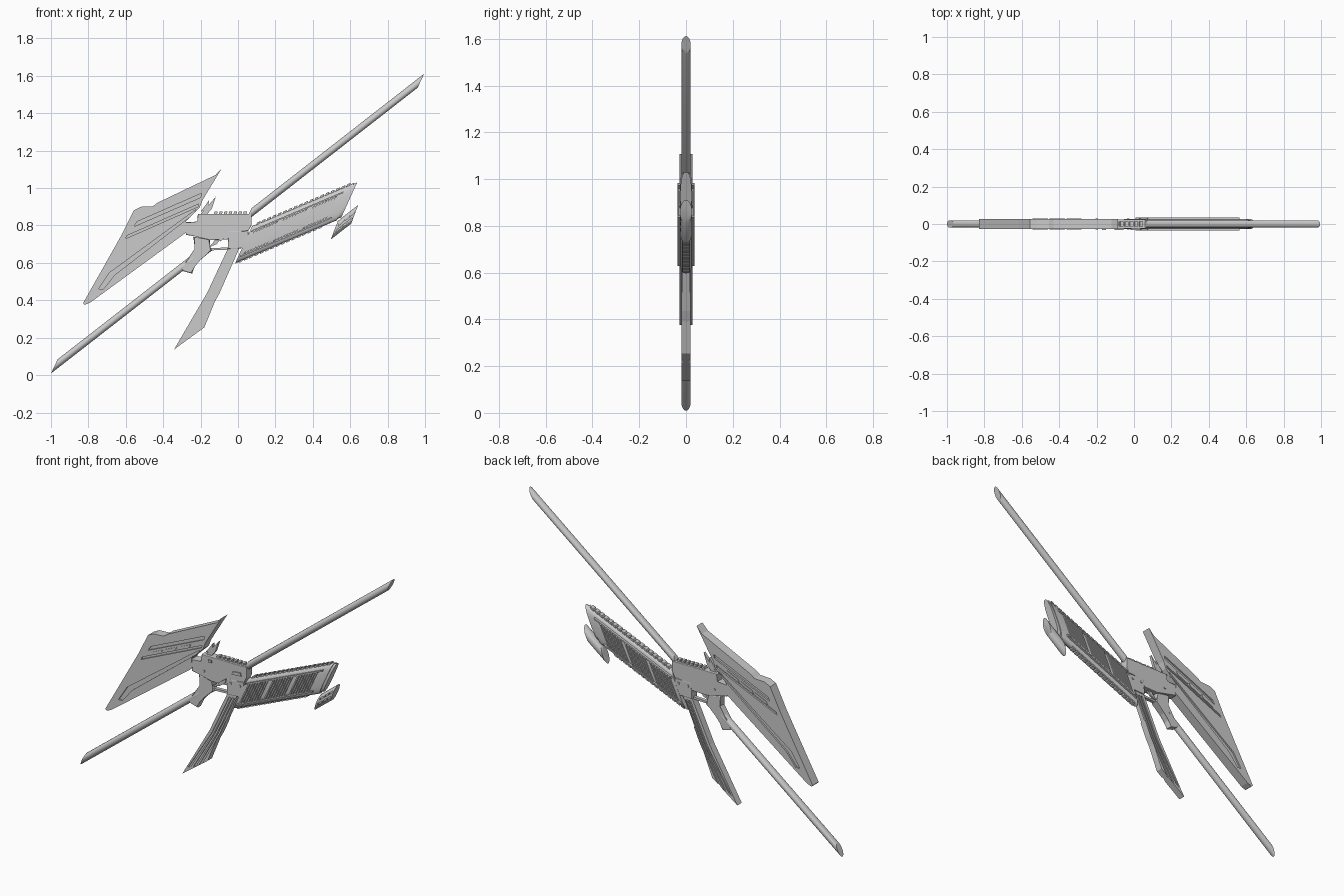
import bpy, bmesh, math
from mathutils import Vector

if "Cube" in bpy.data.objects:
    bpy.data.objects.remove(bpy.data.objects["Cube"])


def finish(name, bm):
    bmesh.ops.recalc_face_normals(bm, faces=bm.faces)
    me = bpy.data.meshes.new(name)
    bm.to_mesh(me)
    bm.free()
    ob = bpy.data.objects.new(name, me)
    bpy.context.collection.objects.link(ob)
    return ob


def add_prism(bm, pts, y0, y1):
    a = [bm.verts.new((x, y0, z)) for x, z in pts]
    b = [bm.verts.new((x, y1, z)) for x, z in pts]
    fa, fb = bm.faces.new(a), bm.faces.new(b[::-1])
    for i in range(len(a)):
        j = (i + 1) % len(a)
        bm.faces.new((a[j], a[i], b[i], b[j]))
    return list(fa.edges) + list(fb.edges)


def prism(name, polys, y0, y1, bevel=0, both=False):
    """Extrude xz outlines along y, optionally mirrored to the far side."""
    bm = bmesh.new()
    for p in polys:
        rim = add_prism(bm, p, y0, y1)
        if both:
            add_prism(bm, p, -y1, -y0)
        if bevel:
            bmesh.ops.bevel(bm, geom=rim, offset=bevel, segments=2, profile=0.5, affect='EDGES')
    return finish(name, bm)


def tube(name, a, b, half, ry, n=24, power=1.0, smooth=True):
    """Sheared tube from a to b (xz); half is the slanted section half-vector."""
    bm = bmesh.new()
    rings = []
    for c in (a, b):
        ring = []
        for i in range(n):
            t = 2 * math.pi * i / n
            u = math.copysign(abs(math.cos(t)) ** power, math.cos(t))
            v = math.copysign(abs(math.sin(t)) ** power, math.sin(t))
            ring.append(bm.verts.new((c[0] + half[0] * u, ry * v, c[1] + half[1] * u)))
        rings.append(ring)
    for i in range(n):
        j = (i + 1) % n
        bm.faces.new((rings[0][i], rings[0][j], rings[1][j], rings[1][i]))
    bm.faces.new(rings[0])
    bm.faces.new(rings[1])
    ob = finish(name, bm)
    if smooth:
        bpy.ops.object.select_all(action='DESELECT')
        ob.select_set(True)
        bpy.context.view_layer.objects.active = ob
        bpy.ops.object.shade_smooth_by_angle(angle=math.radians(40))
    return ob


def engrave(ob, polys, y0, y1):
    """Cut the outlines into both side faces."""
    cut = prism(ob.name + "_cutter", polys, y0, y1, both=True)
    cut.hide_render = True
    cut.hide_viewport = False
    m = ob.modifiers.new("grooves", 'BOOLEAN')
    m.operation = 'DIFFERENCE'
    m.solver = 'EXACT'
    m.object = cut
    bpy.context.view_layer.objects.active = ob
    bpy.ops.object.modifier_apply(modifier=m.name)
    bpy.data.objects.remove(cut)


def strip(a, b, w0, w1, t0=0, t1=1):
    """Quad lying between fractions t0..t1 of a-b, between offsets w0 and w1."""
    a, b, w0, w1 = map(Vector, (a, b, w0, w1))
    p, q = a.lerp(b, t0), a.lerp(b, t1)
    return [tuple(p + w0), tuple(q + w0), tuple(q + w1), tuple(p + w1)]


# Long slanted rods
SEC = (0.0175, 0.0375)
tube("upper_rod", (0.055, 0.855), (0.978, 1.574), SEC, 0.02)
tube("lower_rod", (-0.982, 0.047), (-0.24, 0.624), SEC, 0.02)

# Stock with engraved side panels
stock = prism("stock", [[(-0.086, 1.107), (-0.12, 1.07), (-0.43, 0.922), (-0.455, 0.903), (-0.52, 0.90),
                         (-0.556, 0.882), (-0.62, 0.754), (-0.828, 0.385), (-0.82, 0.376), (-0.79, 0.388),
                         (-0.274, 0.765), (-0.278, 0.824), (-0.205, 0.895), (-0.19, 0.935)]], -0.027, 0.027)
engrave(stock, [
    [(-0.54, 0.82), (-0.195, 0.972), (-0.2, 0.95), (-0.555, 0.795)],
    [(-0.595, 0.745), (-0.21, 0.915), (-0.215, 0.9), (-0.60, 0.73)],
    [(-0.745, 0.46), (-0.69, 0.545), (-0.225, 0.885), (-0.24, 0.86), (-0.66, 0.535), (-0.72, 0.46)],
], 0.018, 0.04)
prism("stock_slider", [strip((-0.56, 0.765), (-0.2, 0.925), (0, 0), (0.01, 0.018), t, t + 0.2)
                       for t in (0.05, 0.3, 0.55)], 0.02, 0.03, both=True)

# Receiver body and magazine well
rec = prism("receiver", [[(-0.215, 0.862), (0.073, 0.862), (0.073, 0.805), (0.055, 0.77), (-0.05, 0.765),
                          (-0.05, 0.725), (-0.155, 0.722), (-0.23, 0.742), (-0.278, 0.75), (-0.278, 0.818),
                          (-0.215, 0.818)]], -0.025, 0.025, bevel=0.003)
prism("magazine_well", [[(-0.05, 0.768), (0.055, 0.768), (0.055, 0.68), (-0.055, 0.675)]], -0.026, 0.026, bevel=0.003)
prism("ejection_port", [[(-0.015, 0.818), (0.035, 0.822), (0.04, 0.804), (-0.02, 0.80)],
                        [(-0.17, 0.845), (-0.15, 0.845), (-0.15, 0.83), (-0.17, 0.83)]], -0.031, -0.02)
prism("receiver_pins", [[(x + 0.007 * math.cos(k * math.pi / 4), z + 0.007 * math.sin(k * math.pi / 4))
                         for k in range(8)] for x, z in ((-0.2, 0.77), (-0.03, 0.745), (0.03, 0.745))],
      0.02, 0.03, both=True)
prism("receiver_rail", [[(x, 0.855), (x + 0.017, 0.855), (x + 0.022, 0.875), (x + 0.005, 0.875)]
                        for x in [-0.13 + 0.026 * i for i in range(7)]], -0.014, 0.014)

# Slender folding sight blades on top
prism("rear_sight", [[(-0.2, 0.86), (-0.165, 0.86), (-0.14, 0.89), (-0.118, 0.955), (-0.16, 0.905)],
                     [(-0.2, 0.875), (-0.16, 0.88), (-0.155, 0.935), (-0.18, 0.90)]], -0.008, 0.008)

# Pistol grip, trigger and guard
prism("grip", [[(-0.24, 0.74), (-0.225, 0.675), (-0.305, 0.57), (-0.29, 0.555), (-0.245, 0.543),
                (-0.235, 0.585), (-0.205, 0.62), (-0.14, 0.665), (-0.155, 0.69), (-0.15, 0.725)]],
      -0.019, 0.019, bevel=0.006)
prism("trigger_guard", [[(-0.17, 0.678), (-0.17, 0.666), (-0.02, 0.672), (-0.02, 0.684)]], -0.01, 0.01)
prism("trigger", [[(-0.12, 0.73), (-0.09, 0.73), (-0.115, 0.70), (-0.165, 0.68), (-0.135, 0.705)]], -0.006, 0.006)
prism("selector_lever", [[(-0.105, 0.73), (-0.055, 0.765), (-0.06, 0.74), (-0.095, 0.715)]], -0.033, -0.022)

# Magazine with long grooves
mag = prism("magazine", [[(0.01, 0.685), (-0.10, 0.435), (-0.125, 0.39), (-0.18, 0.255), (-0.342, 0.137),
                          (-0.165, 0.44), (-0.055, 0.675)]], -0.02, 0.02)
engrave(mag, [[(-0.035 + d, 0.66), (-0.145 + d, 0.425), (-0.29 + 1.9 * d, 0.19 + 0.75 * d),
               (-0.272 + 1.9 * d, 0.20 + 0.75 * d), (-0.134 + d, 0.425), (-0.024 + d, 0.66)]
              for d in (-0.008, 0.010, 0.027)], 0.014, 0.03)

# Handguard: slanted oval shell, side slats and rails
A, B, H = (0.03, 0.697), (0.575, 0.928), (0.046, 0.100)
tube("handguard", A, B, H, 0.027, n=24, power=0.6)
tube("handguard_nose", (0.56, 0.922), (0.595, 0.937), (0.042, 0.093), 0.024, n=24, power=0.8)


def sec(k):
    return (H[0] * k, H[1] * k)


slats = []
for g in range(3):
    for i in range(8):
        t = 0.05 + 0.29 * g + 0.031 * i
        slats.append(strip(A, B, sec(-0.62), sec(0.62), t, t + 0.018))
prism("handguard_slats", slats, 0.022, 0.034, both=True)
borders = [strip(A, B, sec(k), sec(k + 0.1), 0.02, 0.92) for k in (-0.73, 0.63)]
prism("handguard_side_bars", borders, 0.018, 0.036, both=True)
prism("top_rail", [strip(A, B, sec(0.93), sec(1.1), 0.04 + t * 0.052, 0.074 + t * 0.052)
                   for t in range(18)], -0.014, 0.014)
prism("bottom_rail", [strip(A, B, sec(-1.07), sec(-0.93), 0.04 + t * 0.052, 0.074 + t * 0.052)
                      for t in range(16)], -0.014, 0.014)

# Detached muzzle piece with slots
M0, M1, MH = (0.515, 0.775), (0.624, 0.86), (0.019, 0.05)
muzzle = tube("muzzle", M0, M1, MH, 0.026)
slots = [strip(M0, M1, (MH[0] * k, MH[1] * k), (MH[0] * (k + 0.25), MH[1] * (k + 0.25)), t, t + 0.22)
         for k in (-0.5, 0.2) for t in (0.15, 0.45, 0.7)]
bm = bmesh.new()
for s in slots:
    add_prism(bm, s, -0.04, -0.015)
cutter = finish("muzzle_cutter", bm)
cutter.hide_render = True
m = muzzle.modifiers.new("slots", 'BOOLEAN')
m.solver = 'EXACT'
m.object = cutter
bpy.context.view_layer.objects.active = muzzle
bpy.ops.object.modifier_apply(modifier=m.name)
bpy.data.objects.remove(cutter)
